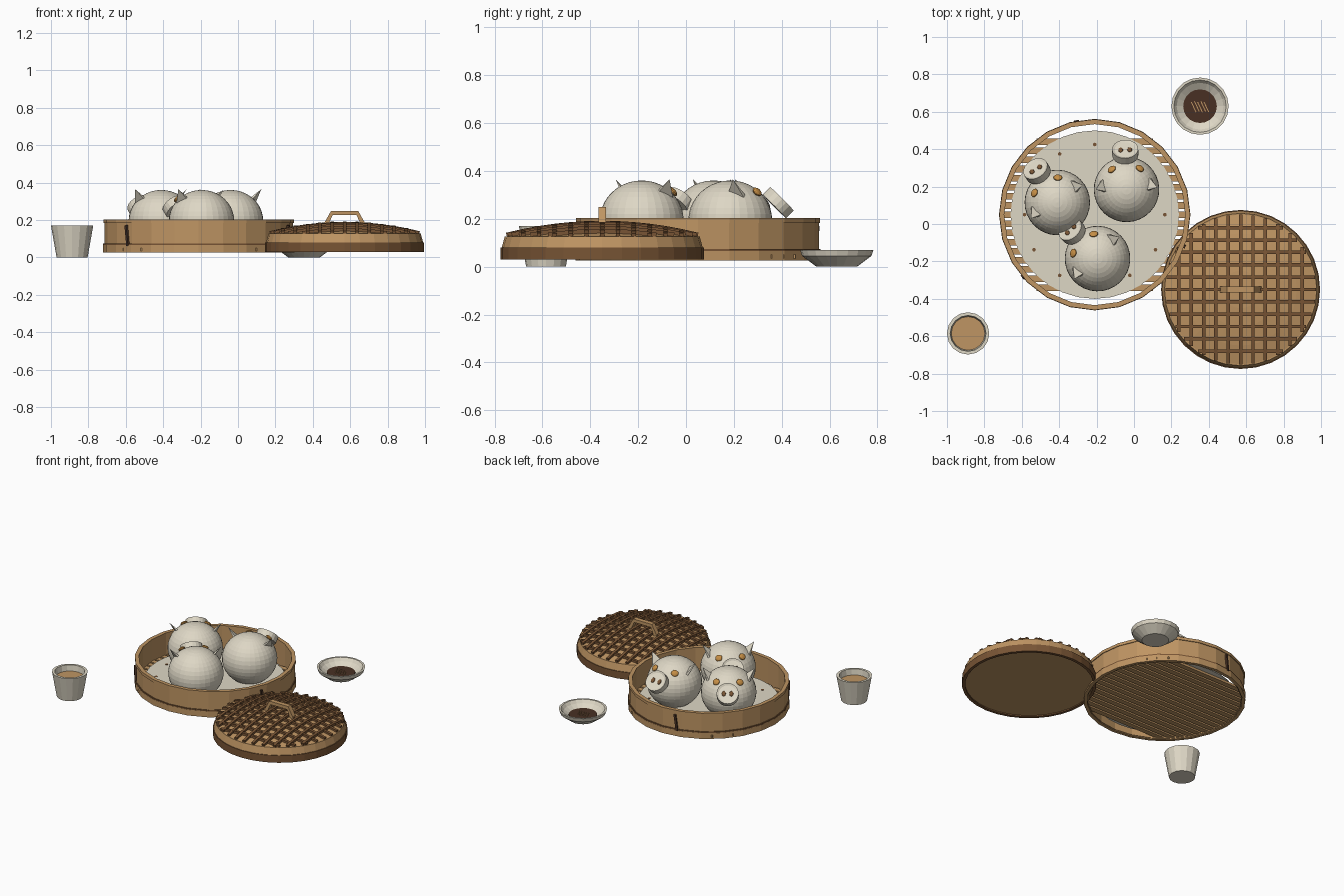
import bpy, bmesh
from math import sin, cos, pi, radians, sqrt
from mathutils import Matrix, Vector

cube = bpy.data.objects.get("Cube")
if cube:
    bpy.data.objects.remove(cube, do_unlink=True)


def material(name, rgb):
    m = bpy.data.materials.new(name)
    m.use_nodes = True
    m.diffuse_color = (*rgb, 1)
    m.node_tree.nodes["Principled BSDF"].inputs["Base Color"].default_value = (*rgb, 1)
    return m


CREAM = material("cream", (0.73, 0.68, 0.56))
BAMBOO = material("bamboo", (0.52, 0.30, 0.125))
BROWN = material("dark_bamboo", (0.19, 0.09, 0.035))
SAUCE = material("sauce_brown", (0.065, 0.03, 0.017))
OCHRE = material("ochre", (0.56, 0.27, 0.06))


def finish(name, bm, mat, matrix=Matrix()):
    bmesh.ops.recalc_face_normals(bm, faces=bm.faces[:])
    bm.transform(matrix)
    mesh = bpy.data.meshes.new(name)
    bm.to_mesh(mesh)
    bm.free()
    mesh.materials.append(mat)
    obj = bpy.data.objects.new(name, mesh)
    bpy.context.scene.collection.objects.link(obj)
    return obj


def lathe(name, profile, mat, centre, seg=24, closed=False):
    """Turn a profile of (radius, height) points around a vertical axis."""
    bm = bmesh.new()
    rings = []
    for r, z in profile:
        if r == 0:
            rings.append([bm.verts.new((0, 0, z))] * seg)
        else:
            rings.append([bm.verts.new((r * cos(2 * pi * i / seg), r * sin(2 * pi * i / seg), z))
                          for i in range(seg)])
    pairs = list(zip(rings, rings[1:]))
    if closed:
        pairs.append((rings[-1], rings[0]))
    for a, b in pairs:
        for i in range(seg):
            j = (i + 1) % seg
            bm.faces.new(list(dict.fromkeys((a[i], a[j], b[j], b[i]))))
    return finish(name, bm, mat, Matrix.Translation((*centre, 0)))


def ring(name, inner, outer, low, high, mat, centre, seg=24):
    lathe(name, [(inner, low), (outer, low), (outer, high), (inner, high)], mat, centre, seg, True)


def disc(name, radius, low, high, mat, centre, seg=24):
    lathe(name, [(0, low), (radius, low), (radius, high), (0, high)], mat, centre, seg)


def add_box(bm, size, matrix):
    bmesh.ops.create_cube(bm, size=1, matrix=matrix @ Matrix.Diagonal((*size, 1)))


def add_strip(bm, path, side, height):
    """Sweep a rectangle along a path; side is the half width vector."""
    side, loops = Vector(side), []
    for i, p in enumerate(path):
        p = Vector(p)
        along = Vector(path[min(i + 1, len(path) - 1)]) - Vector(path[max(i - 1, 0)])
        up = side.cross(along).normalized() * height / 2
        loops.append([bm.verts.new(p + s * side + t * up)
                      for s, t in ((-1, -1), (1, -1), (1, 1), (-1, 1))])
    for a, b in zip(loops, loops[1:]):
        for k in range(4):
            bm.faces.new((a[k], a[(k + 1) % 4], b[(k + 1) % 4], b[k]))
    bm.faces.new(loops[0])
    bm.faces.new(loops[-1])


# Steamer basket: wall, hoops, floor slats and paper
BASKET = (-0.21, 0.05)
ring("basket_wall", 0.485, 0.505, 0.03, 0.2, BAMBOO, BASKET)
ring("basket_top_hoop", 0.484, 0.51, 0.183, 0.203, BAMBOO, BASKET)
ring("basket_lower_hoop", 0.49, 0.512, 0.025, 0.066, BAMBOO, BASKET)
ring("basket_binding", 0.49, 0.511, 0.066, 0.074, BROWN, BASKET)

bm = bmesh.new()
for i in range(17):
    y = (i - 8) * 0.0488
    add_box(bm, (2 * sqrt(0.5 ** 2 - y * y), 0.035, 0.016),
            Matrix.Translation((BASKET[0], BASKET[1] + y, 0.043)))
finish("floor_slats", bm, BAMBOO)

disc("steaming_paper", 0.45, 0.051, 0.056, CREAM, BASKET, 32)
for i in range(12):
    a = i * pi / 6
    disc("paper_hole", 0.01, 0.054, 0.058, BROWN,
         (BASKET[0] + 0.375 * cos(a), BASKET[1] + 0.375 * sin(a)), 8)

bm = bmesh.new()
for angle in (101, 221, 341):
    add_box(bm, (0.014, 0.014, 0.11), Matrix.Translation((*BASKET, 0.117))
            @ Matrix.Rotation(radians(angle), 4, "Z") @ Matrix.Translation((0.507, 0, 0))
            @ Matrix.Rotation(radians(8), 4, "X"))
finish("basket_stitches", bm, SAUCE)


# Buns with pig faces; each is modelled facing +y and then turned
def bun(x, y, heading):
    place = Matrix.Translation((x, y, 0.195)) @ Matrix.Rotation(radians(heading - 90), 4, "Z")

    bm = bmesh.new()
    bmesh.ops.create_uvsphere(bm, u_segments=32, v_segments=20, radius=0.175)
    for v in bm.verts:
        v.co.z = max(v.co.z * 0.945, -0.14)
    finish("bun_body", bm, CREAM, place)

    snout = place @ Matrix.Translation((0, 0.2, 0.073)) @ Matrix.Rotation(radians(-45), 4, "X")
    bm = bmesh.new()
    bmesh.ops.create_cone(bm, cap_ends=True, segments=20, radius1=0.07, radius2=0.07, depth=0.045)
    bm.faces.ensure_lookup_table()
    front = max(bm.faces, key=lambda f: f.calc_center_median().z)
    bmesh.ops.inset_region(bm, faces=[front], thickness=0.014, depth=-0.006)
    finish("bun_snout", bm, CREAM, snout)

    for s in (-1, 1):
        bm = bmesh.new()
        bmesh.ops.create_uvsphere(bm, u_segments=12, v_segments=6, radius=1)
        finish("bun_nostril", bm, BROWN, snout @ Matrix.Translation((s * 0.024, 0, 0.0165))
               @ Matrix.Diagonal((0.013, 0.018, 0.006, 1)))

        spot = Vector((s * 0.075, 0.11, 0.118))
        bm = bmesh.new()
        bmesh.ops.create_uvsphere(bm, u_segments=12, v_segments=8, radius=1)
        finish("bun_eye", bm, OCHRE, place @ Matrix.Translation(spot)
               @ spot.to_track_quat("Z", "Y").to_matrix().to_4x4()
               @ Matrix.Diagonal((0.024, 0.022, 0.011, 1)))

        # Thin wedge ear rising outward from the side of the head
        a, b = Vector((s * 0.1, -0.012, 0.11)), Vector((s * 0.13, 0.055, 0.1))
        tip = Vector((s * 0.165, 0.005, 0.17))
        n = (b - a).cross(tip - a).normalized() * 0.008
        bm = bmesh.new()
        base = [bm.verts.new(p) for p in (a - n, b - n, b + n, a + n)]
        top = bm.verts.new(tip)
        bm.faces.new(base)
        for k in range(4):
            bm.faces.new((base[k], base[(k + 1) % 4], top))
        finish("bun_ear", bm, CREAM, place)


bun(-0.41, 0.115, 123)
bun(-0.04, 0.185, 92)
bun(-0.195, -0.185, 133)


# Lid: rim band, shallow dome, woven lattice and handle
LID = (0.57, -0.35)


def dome_z(r):
    return 0.177 - 0.05 * (r / 0.4) ** 2


ring("lid_band", 0.405, 0.425, 0.03, 0.08, BROWN, LID, 32)
lathe("lid_dome", [(0, 0.038), (0.41, 0.038), (0.42, 0.08), (0.407, 0.127)]
      + [(r / 10, dome_z(r / 10)) for r in range(4, -1, -1)], BAMBOO, LID, 32)

bm = bmesh.new()
for i in range(-5, 6):
    off = i * 0.066
    half = sqrt(0.4 ** 2 - off * off)
    steps = [half * (k / 6 - 1) for k in range(13)]
    heights = [dome_z(sqrt(t * t + off * off)) + 0.004 for t in steps]
    add_strip(bm, [(t, off, z) for t, z in zip(steps, heights)], (0, 0.009, 0), 0.018)
    add_strip(bm, [(off, t, z + 0.002) for t, z in zip(steps, heights)], (0.009, 0, 0), 0.018)
finish("lid_lattice", bm, BROWN, Matrix.Translation((*LID, 0)))

bm = bmesh.new()
add_strip(bm, [(-0.1, 0, 0.175), (-0.068, 0, 0.238), (0.068, 0, 0.238), (0.1, 0, 0.175)],
          (0, 0.016, 0), 0.024)
finish("lid_handle", bm, BAMBOO, Matrix.Translation((*LID, 0)))

# Tea cup
CUP = (-0.887, -0.585)
lathe("tea_cup", [(0, 0), (0.083, 0), (0.113, 0.17), (0.096, 0.17), (0.078, 0.03), (0, 0.03)],
      CREAM, CUP, 16)
disc("tea", 0.09, 0.125, 0.13, BAMBOO, CUP, 16)

# Sauce dish
DISH = (0.353, 0.63)
lathe("sauce_dish", [(0, 0), (0.085, 0), (0.145, 0.045), (0.153, 0.07), (0.14, 0.07),
                     (0.125, 0.05), (0.08, 0.02), (0, 0.02)], CREAM, DISH, 20)
disc("sauce", 0.09, 0.022, 0.032, SAUCE, DISH, 20)
bm = bmesh.new()
for i in range(5):
    add_box(bm, (0.005, 0.06, 0.006), Matrix.Translation(
        (DISH[0] + (i - 2) * 0.017, DISH[1] - 0.005 + 0.004 * (i % 2), 0.034))
        @ Matrix.Rotation(radians(25), 4, "Z"))
finish("ginger_shreds", bm, BAMBOO)
